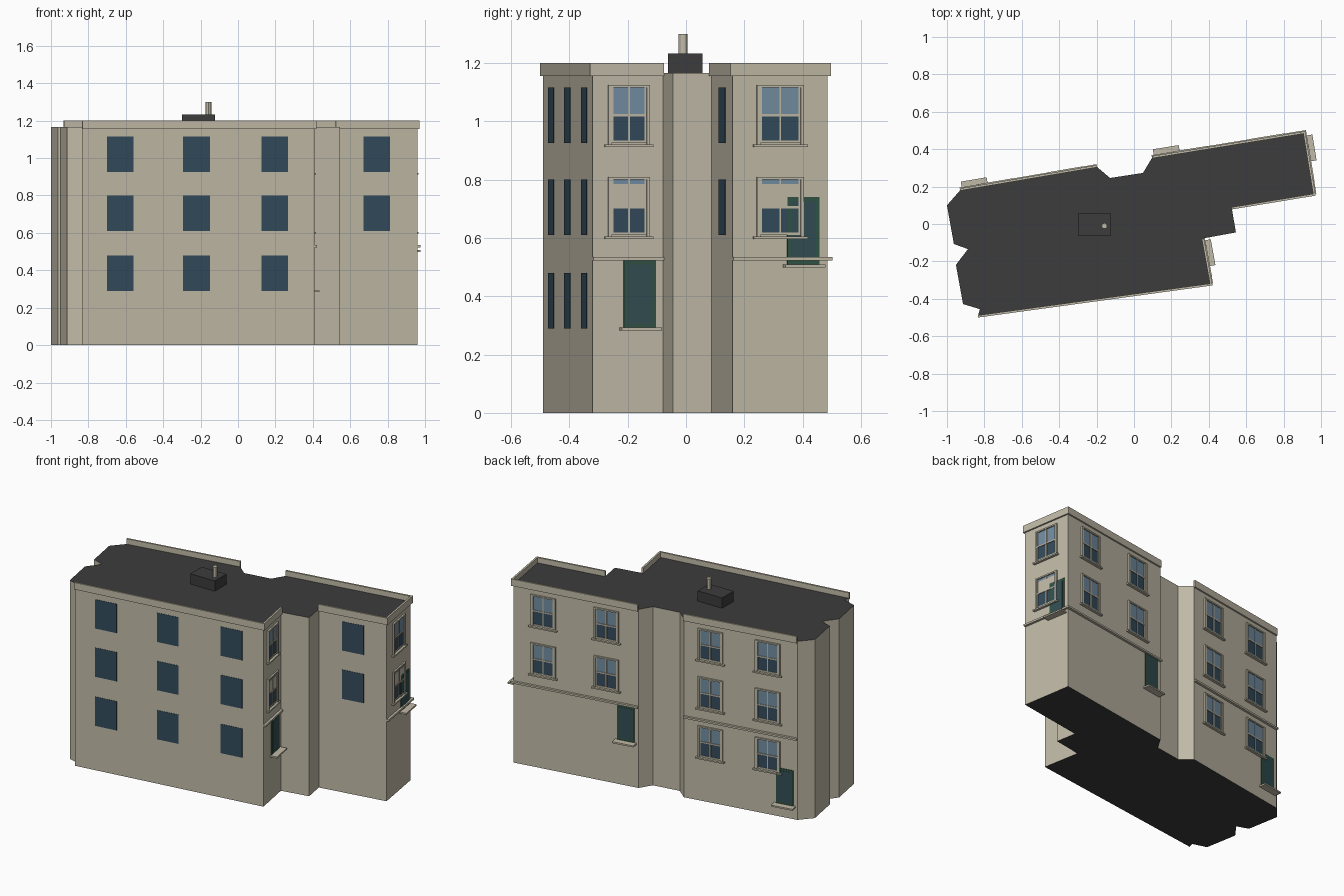
import bpy, bmesh, math
from mathutils import Vector

if "Cube" in bpy.data.objects:
    bpy.data.objects.remove(bpy.data.objects["Cube"])


def material(name, rgb):
    m = bpy.data.materials.new(name)
    m.diffuse_color = (*rgb, 1)
    m.use_nodes = True
    m.node_tree.nodes["Principled BSDF"].inputs["Base Color"].default_value = m.diffuse_color
    return m


STONE = material("stone", (0.53, 0.49, 0.385))
ROOF = material("roof_felt", (0.045, 0.045, 0.045))
GLASS = material("dark_glass", (0.033, 0.07, 0.105))
SKY = material("pale_glass", (0.17, 0.27, 0.36))
GREEN = material("door_green", (0.03, 0.085, 0.06))
PANEL = material("door_panel", (0.032, 0.076, 0.085))

# Building footprint, counter-clockwise from the front left corner
PLAN = [(-.834, -.49), (.408, -.32), (.364, -.078), (.545, -.045), (.522, .088),
        (.96, .16), (.907, .485), (.096, .353), (.048, .273), (-.128, .246),
        (-.198, .305), (-.93, .18), (-1, .10), (-.963, -.107), (-.888, -.134),
        (-.952, -.219), (-.914, -.428), (-.824, -.455)]
ROOF_Z = 1.165
FRONT, END, WING_FRONT, WING_END, WING_BACK, BACK = 0, 1, 4, 5, 6, 10
ROWS = [(.29, .48), (.61, .80), (.925, 1.115)]


def finish(name, bm, *mats):
    me = bpy.data.meshes.new(name)
    bmesh.ops.recalc_face_normals(bm, faces=bm.faces)
    bm.to_mesh(me)
    bm.free()
    for m in mats:
        me.materials.append(m)
    ob = bpy.data.objects.new(name, me)
    bpy.context.collection.objects.link(ob)
    return ob


def wall_frame(i):
    a, b = Vector(PLAN[i]), Vector(PLAN[(i + 1) % len(PLAN)])
    u = (b - a).normalized()
    return a, u, Vector((u.y, -u.x)), (b - a).length


def add_box(bm, wall, u0, u1, n0, n1, z0, z1):
    """Box given along a wall (u), out from it (n) and in height."""
    a, u, n, _ = wall_frame(wall)
    ring = [a + u * p + n * q for p, q in ((u0, n0), (u1, n0), (u1, n1), (u0, n1))]
    low = [bm.verts.new((p.x, p.y, z0)) for p in ring]
    top = [bm.verts.new((p.x, p.y, z1)) for p in ring]
    bm.faces.new(low[::-1])
    bm.faces.new(top)
    for k in range(4):
        j = (k + 1) % 4
        bm.faces.new((low[k], low[j], top[j], top[k]))


def boxes(name, mat, wall, specs):
    bm = bmesh.new()
    for s in specs:
        add_box(bm, wall, *s)
    return finish(name, bm, mat)


# Main body: stone sides, dark roof and underside
bm = bmesh.new()
base = bm.faces.new([bm.verts.new((x, y, 0)) for x, y in PLAN])
ext = bmesh.ops.extrude_face_region(bm, geom=[base], use_keep_orig=True)
bmesh.ops.translate(bm, vec=(0, 0, ROOF_Z),
                    verts=[g for g in ext["geom"] if isinstance(g, bmesh.types.BMVert)])
bm.normal_update()
for f in bm.faces:
    f.material_index = 1 if abs(f.normal.z) > .5 else 0
finish("building_body", bm, STONE, ROOF)

# Parapets and string courses
for w in (FRONT, END, WING_FRONT, WING_END, WING_BACK, BACK):
    L = wall_frame(w)[3]
    lo = -.01 if w in (END, WING_END, WING_BACK) else 0
    hi = L + .01 if w in (FRONT, WING_FRONT, WING_END) else L
    boxes("parapet", STONE, w, [(lo, hi, -.002, .01, 1.155, 1.2)])
for w in (END, WING_END, WING_BACK, BACK):
    L = wall_frame(w)[3]
    lo = -.015 if w == WING_BACK else 0
    hi = L + .015 if w == WING_END else L
    boxes("string_course", STONE, w, [(lo, hi, -.002, .015, .522, .534)])


# Plain windows on the front
def plain_window(wall, frac, row):
    c = wall_frame(wall)[3] * frac
    boxes("plain_window", GLASS, wall, [(c - .072, c + .072, -.002, .002, *ROWS[row])])


for frac in (.165, .493, .83):
    for r in range(3):
        plain_window(FRONT, frac, r)
for r in (1, 2):
    plain_window(WING_FRONT, .503, r)


# Sash windows with surround, glazing bars and sill
def sash_window(wall, frac, row, width=.163, blind=False):
    c = wall_frame(wall)[3] * frac
    z0, z1 = ROWS[row]
    h, mid = width / 2, (z0 + z1) / 2
    g = h - .011
    boxes("lower_pane", GLASS, wall, [(c - g, c + g, -.002, .002, z0, mid)])
    boxes("upper_pane", SKY, wall, [(c - g, c + g, -.002, .002, mid, z1)])
    frame = [(c - h, c - g, -.002, .01, z0 - .005, z1 + .009),
             (c + g, c + h, -.002, .01, z0 - .005, z1 + .009),
             (c - g, c + g, -.002, .01, z1, z1 + .009)]
    bars = [(c - g, c - g + .007, 0, .006, z0, z1), (c + g - .007, c + g, 0, .006, z0, z1),
            (c - .003, c + .003, 0, .006, z0, z1), (c - g, c + g, 0, .0065, mid - .004, mid + .004),
            (c - g, c + g, 0, .0055, z0, z0 + .008)]
    if blind:
        bars.append((c - g, c + g, 0, .0035, mid, z1 - .016))
    boxes("window_surround", STONE, wall, frame)
    boxes("window_sash", STONE, wall, bars)
    boxes("window_sill", STONE, wall, [(c - h - .012, c + h + .012, -.002, .016, z0 - .014, z0 - .005)])


for r in (1, 2):
    sash_window(END, .51, r, .145, r == 1)
    sash_window(WING_END, .5, r, .163, r == 1)
for r in (1, 2):
    for frac in (.24, .745):
        sash_window(WING_BACK, frac, r)
for r in range(3):
    for frac in (.235, .74):
        sash_window(BACK, frac, r)


# Doors with projecting steps
def door(wall, frac, z0):
    c = wall_frame(wall)[3] * frac
    boxes("door", GREEN, wall, [(c - .056, c + .056, -.002, .0042, z0, z0 + .232)])
    boxes("door_panel", PANEL, wall, [(c - .043, c + .043, 0, .0052, z0 + .015, z0 + .217)])
    boxes("door_step", STONE, wall, [(c - .07, c + .07, -.002, .045, z0 - .009, z0 + .001)])


door(END, .667, .292)
door(WING_END, .745, .508)
door(WING_BACK, .90, .29)
door(BACK, .89, .085)

# Roof housing and flue
bpy.ops.mesh.primitive_cube_add(size=1, location=(-.212, -.003, 1.197))
ob = bpy.context.object
ob.name = "roof_housing"
ob.scale = (.176, .118, .07)
ob.data.materials.append(ROOF)
bpy.ops.mesh.primitive_cylinder_add(vertices=12, radius=.015, depth=.07, location=(-.158, -.01, 1.264))
ob = bpy.context.object
ob.name = "flue_pipe"
ob.data.materials.append(STONE)
bpy.ops.object.shade_smooth_by_angle()
